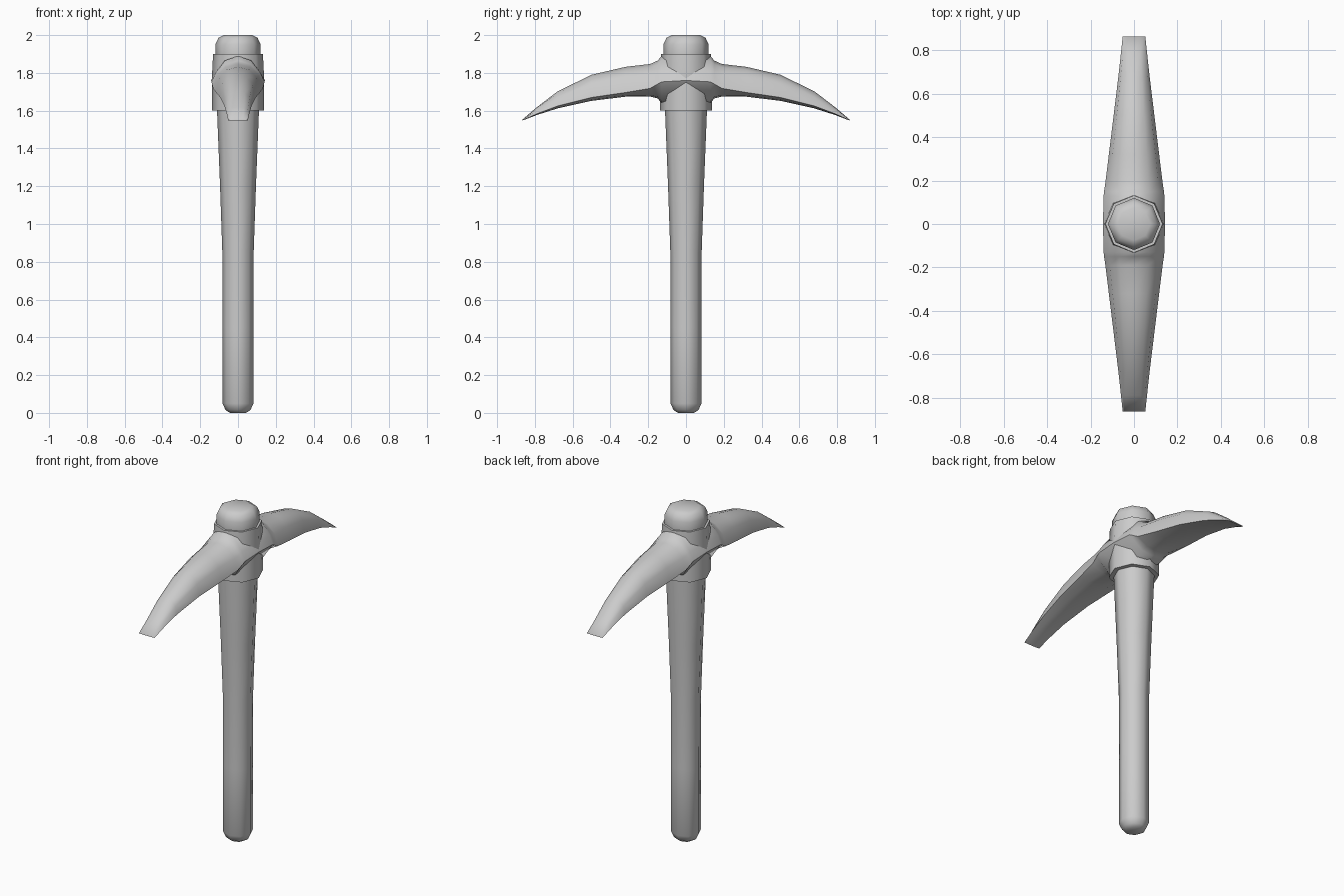
import bpy, bmesh, math

if "Cube" in bpy.data.objects:
    bpy.data.objects.remove(bpy.data.objects["Cube"])


def loft(name, rings, angle):
    """Skin a list of equal-length rings and cap both ends."""
    bm = bmesh.new()
    rows = [[bm.verts.new(p) for p in ring] for ring in rings]
    n = len(rows[0])
    for a, b in zip(rows, rows[1:]):
        for i in range(n):
            j = (i + 1) % n
            bm.faces.new((a[i], a[j], b[j], b[i]))
    bm.faces.new(rows[0][::-1])
    bm.faces.new(rows[-1])
    bmesh.ops.recalc_face_normals(bm, faces=bm.faces)
    mesh = bpy.data.meshes.new(name)
    bm.to_mesh(mesh)
    bm.free()
    ob = bpy.data.objects.new(name, mesh)
    bpy.context.collection.objects.link(ob)
    bpy.ops.object.select_all(action='DESELECT')
    ob.select_set(True)
    bpy.context.view_layer.objects.active = ob
    bpy.ops.object.shade_smooth_by_angle(angle=math.radians(angle))
    return ob


def octagon(r, z):
    return [(r * math.cos(i * math.pi / 4), r * math.sin(i * math.pi / 4), z) for i in range(8)]


# Wooden handle with rounded butt and flared end above the head
handle = [(0.042, 0), (0.066, 0.015), (0.082, 0.05), (0.082, 0.45), (0.083, 0.85),
          (0.095, 1.2), (0.111, 1.6), (0.12, 1.9), (0.12, 1.95), (0.104, 1.985), (0.075, 2.0)]
loft("handle", [octagon(r, z) for r, z in handle], 60)

# Octagonal socket around the handle
socket = [(0.137, 1.6), (0.137, 1.7), (0.137, 1.8), (0.132, 1.9)]
loft("head_socket", [octagon(r, z) for r, z in socket], 50)


# Curved double blade: domed top, flatter underside with crisp edges
def section(y, w, top, bottom, edge):
    h = top - bottom
    half = [(0.5 * w, top - 0.10 * h), (0.85 * w, top - 0.36 * h),
            (w, bottom + edge * h), (0.5 * w, bottom + 0.04 * h)]
    pts = [(0, top)] + half + [(0, bottom)] + [(-x, z) for x, z in reversed(half)]
    return [(x, y, z) for x, z in pts]


# y, half width, top z, bottom z, side edge height
stations = [(0.13, 0.140, 1.89, 1.64, 0.45), (0.15, 0.138, 1.865, 1.665, 0.38),
            (0.19, 0.132, 1.847, 1.675, 0.25), (0.32, 0.116, 1.832, 1.674, 0.14),
            (0.50, 0.094, 1.790, 1.652, 0.13), (0.68, 0.072, 1.702, 1.612, 0.14),
            (0.79, 0.060, 1.618, 1.577, 0.15), (0.865, 0.052, 1.554, 1.548, 0.2)]
half = [section(*s) for s in stations]
mirrored = [[(x, -y, z) for x, y, z in ring] for ring in reversed(half)]
loft("pick_blade", mirrored + [section(0, 0.143, 1.89, 1.64, 0.48)] + half, 55)
